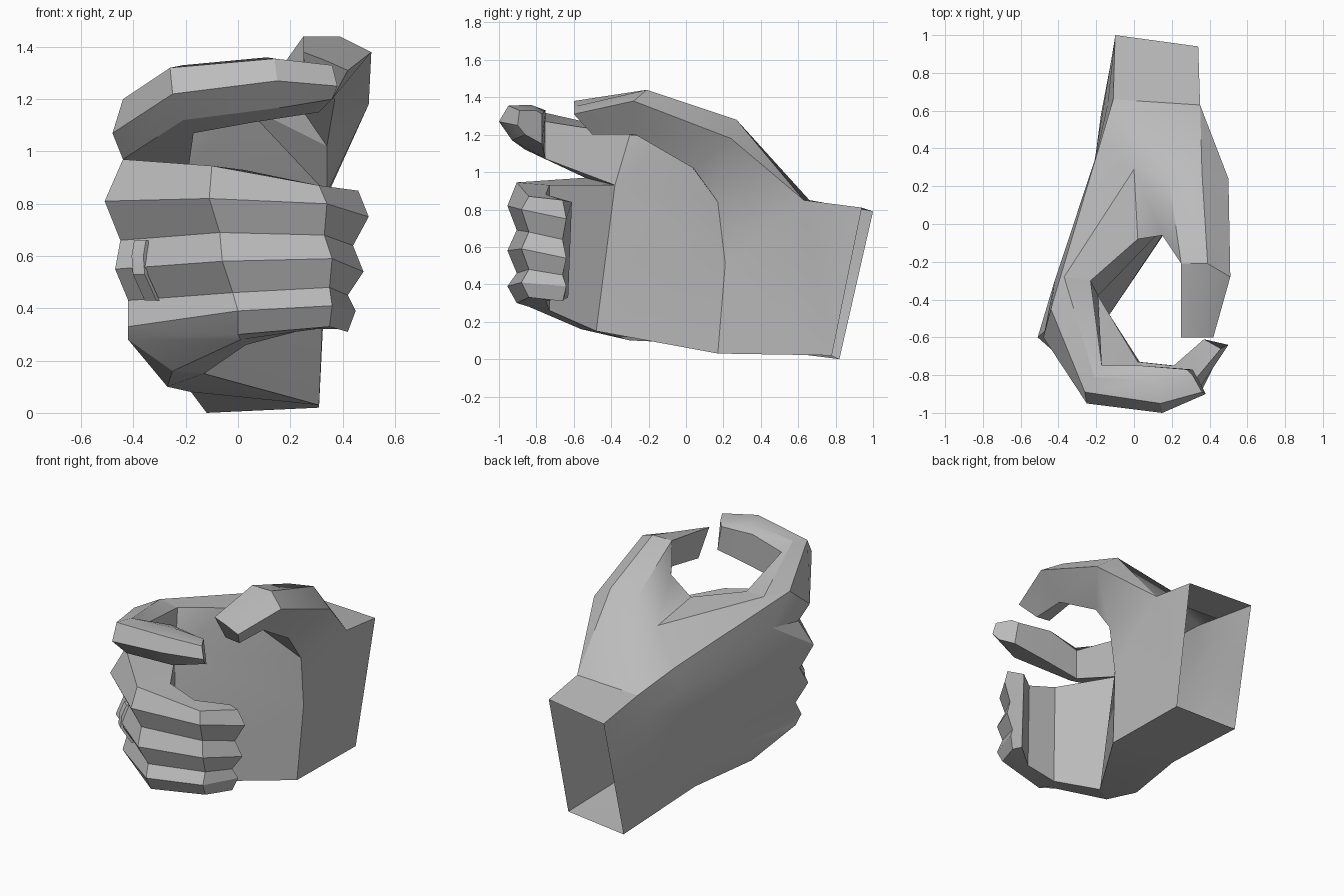
import bpy, bmesh, math
from mathutils import Vector

cube = bpy.data.objects.get("Cube")
if cube:
    bpy.data.objects.remove(cube, do_unlink=True)

grey = bpy.data.materials.new("plain grey")
grey.use_nodes = True
tone = (0.5, 0.5, 0.5, 1)
grey.diffuse_color = tone
grey.node_tree.nodes["Principled BSDF"].inputs["Base Color"].default_value = tone


def build(name, faces):
    """Make an object from polygons, welding the corners they share."""
    bm = bmesh.new()
    for face in faces:
        bm.faces.new([bm.verts.new(p) for p in face])
    bmesh.ops.remove_doubles(bm, verts=bm.verts[:], dist=0.001)
    bmesh.ops.recalc_face_normals(bm, faces=bm.faces[:])
    mesh = bpy.data.meshes.new(name)
    bm.to_mesh(mesh)
    bm.free()
    mesh.materials.append(grey)
    obj = bpy.data.objects.new(name, mesh)
    bpy.context.collection.objects.link(obj)
    bpy.ops.object.select_all(action='DESELECT')
    obj.select_set(True)
    bpy.context.view_layer.objects.active = obj
    bpy.ops.object.shade_smooth_by_angle(angle=math.radians(30))
    return obj


def loft(sections, closed=True):
    """Quads between neighbouring sections with equal point counts."""
    faces = []
    for a, b in zip(sections, sections[1:]):
        count = len(a)
        for i in range(count if closed else count - 1):
            j = (i + 1) % count
            faces.append([a[i], a[j], b[j], b[i]])
    return faces


def finger_column(xs, zs, valley_y, ridge):
    """Column across three fingers; every second point is a ridge."""
    return [(x, valley_y - (ridge if i % 2 else 0), z)
            for i, (x, z) in enumerate(zip(xs, zs))]


# Joints shared by several parts
knuckles = finger_column((-.44, -.51, -.45, -.47, -.42, -.42, -.42),
                         (.97, .81, .66, .55, .43, .33, .28), -.54, .06)
index_top, index_side = (-.44, -.45, 1.2), (-.48, -.6, 1.07)
index_ridge, index_inner = (-.37, -.28, 1.21), (-.23, -.3, 1.2)
fold_top, fold_bottom = (-.19, -.38, .93), (-.13, -.48, .15)
hand_edge, little_base = (-.27, -.3, .1), (-.25, -.56, .16)
knuckle_dip = (-.42, -.3, 1.01)

# Wrist corners and crease
wrist_back_top, wrist_back_low = (-.1, 1, .79), (-.12, .82, 0)
wrist_palm_top, wrist_palm_low = (.34, .94, .81), (.31, .78, .02)
crease_back, crease_palm = (-.11, .66, .85), (.35, .63, .85)

# Back of the hand, fanning from the wrist to the knuckles
rim = [index_top, knuckle_dip] + knuckles[1:] + [hand_edge]
span = index_top[2] - hand_edge[2]


def back_column(top, low, bow):
    column = []
    for p in rim:
        t = (index_top[2] - p[2]) / span
        bulge = Vector((-bow * math.sin(math.pi * t), 0, 0))
        column.append(Vector(top).lerp(Vector(low), t) + bulge)
    return column


mid_top, mid_low = (-.19, .39, .95), (-.18, .16, .08)
crease_low = (-.15, .5, .04)
hand = loft([back_column(wrist_back_top, wrist_back_low, 0),
             back_column(crease_back, crease_low, .045),
             back_column(mid_top, mid_low, .03), rim], closed=False)
hand += [[index_top, index_side, knuckle_dip],
         [index_side, knuckles[0], knuckle_dip],
         [knuckles[0], knuckles[1], knuckle_dip]]

# Thumb sections: inner top, top, outer, outer low, inner low
web_back, web_thumb = (0, .29, 1.14), (.18, .27, 1.25)
web_low, web_low_thumb = (.02, -.08, 1.18), (.15, -.06, 1.3)
thumb_top, thumb_side, thumb_low = (.36, .27, 1.28), (.5, .24, 1.18), (.34, .04, 1.02)
heel_top, heel_mid, heel_low = (.34, .17, .84), (.33, .21, .51), (.31, .17, .03)
thumb = [
    [web_thumb, thumb_top, thumb_side, thumb_low, web_low_thumb],
    [(.25, -.21, 1.44), (.39, -.21, 1.44), (.51, -.28, 1.38),
     (.37, -.27, 1.2), (.25, -.21, 1.27)],
    [(.25, -.6, 1.38), (.33, -.6, 1.35), (.42, -.6, 1.31),
     (.36, -.5, 1.2), (.26, -.5, 1.21)],
]
hand += loft(thumb) + [thumb[-1]]

# Top of the wrist and the web of the thumb
hand += [
    [wrist_back_top, crease_back, crease_palm, wrist_palm_top],
    [crease_back, mid_top, web_back],
    [crease_back, web_back, web_thumb],
    [crease_back, web_thumb, thumb_top, crease_palm],
    [crease_palm, thumb_top, thumb_side],
    [crease_palm, thumb_side, heel_top],
    [thumb_side, thumb_low, heel_top],
    [mid_top, index_top, index_ridge, web_back],
    [web_back, index_ridge, index_inner, web_low],
    [web_back, web_low, web_low_thumb, web_thumb],
]

# Palm, heel and underside
hand += [
    [wrist_palm_top, crease_palm, heel_top, heel_mid, heel_low, wrist_palm_low],
    [web_low, web_low_thumb, thumb_low],
    [web_low, thumb_low, heel_top],
    [heel_top, web_low, fold_top, heel_mid],
    [web_low, index_inner, fold_top],
    [heel_mid, fold_top, fold_bottom, heel_low],
    [wrist_back_low, crease_low, mid_low, heel_low, wrist_palm_low],
    [mid_low, hand_edge, fold_bottom, heel_low],
    [hand_edge, knuckles[-1], little_base],
    [hand_edge, little_base, fold_bottom],
]
build("palm_and_thumb", hand)

# Index finger sections: top, ridge, inner top, inner low, low, outer
index = [
    [index_top, index_ridge, index_inner, fold_top, knuckles[0], index_side],
    [(-.26, -.89, 1.32), (-.21, -.81, 1.33), (-.17, -.75, 1.27),
     (-.17, -.75, 1.07), (-.21, -.86, 1.12), (-.25, -.95, 1.22)],
    [(.14, -.95, 1.355), (.11, -.83, 1.36), (.04, -.75, 1.33),
     (.05, -.76, 1.11), (.18, -.93, 1.17), (.15, -1, 1.27)],
    [(.36, -.89, 1.33), (.31, -.8, 1.33), (.28, -.77, 1.31),
     (.31, -.77, 1.15), (.36, -.86, 1.2), (.38, -.9, 1.25)],
]
build("index_finger", loft(index) + [index[-1]])

# Three lower fingers, curled together
middle = finger_column((-.1, -.11, -.07, -.06, -.02, 0, 0),
                       (.945, .82, .69, .58, .46, .39, .3), -.905, .05)
outer = finger_column((.31, .34, .33, .36, .35, .36, .35),
                      (.87, .8, .68, .59, .48, .41, .33), -.84, .04)
tips = finger_column((.46, .5, .44, .48, .42, .45, .42),
                     (.85, .75, .64, .54, .45, .39, .31), -.66, -.02)
lower = [
    knuckles + [little_base, fold_bottom, fold_top],
    middle + [(.01, -.84, .28), (.03, -.73, .26), (.02, -.73, .93)],
    outer + [(.29, -.79, .32), (.22, -.75, .31), (.21, -.75, .88)],
    tips + [(.4, -.65, .32), (.37, -.63, .33), (.37, -.61, .84)],
]
build("curled_fingers", loft(lower) + [lower[-1]])

# Finger ring: a thin bowed band over one finger
along = Vector((.045, -.042, 0))
lift = Vector((-.012, -.014, 0))
band = []
for p in ((-.385, -.6, .66), (-.395, -.635, .6), (-.39, -.655, .53), (-.345, -.61, .43)):
    p = Vector(p)
    band.append([p, p + lift, p + lift + along, p + along])
build("finger_ring", loft(band) + [band[0], band[-1]])
